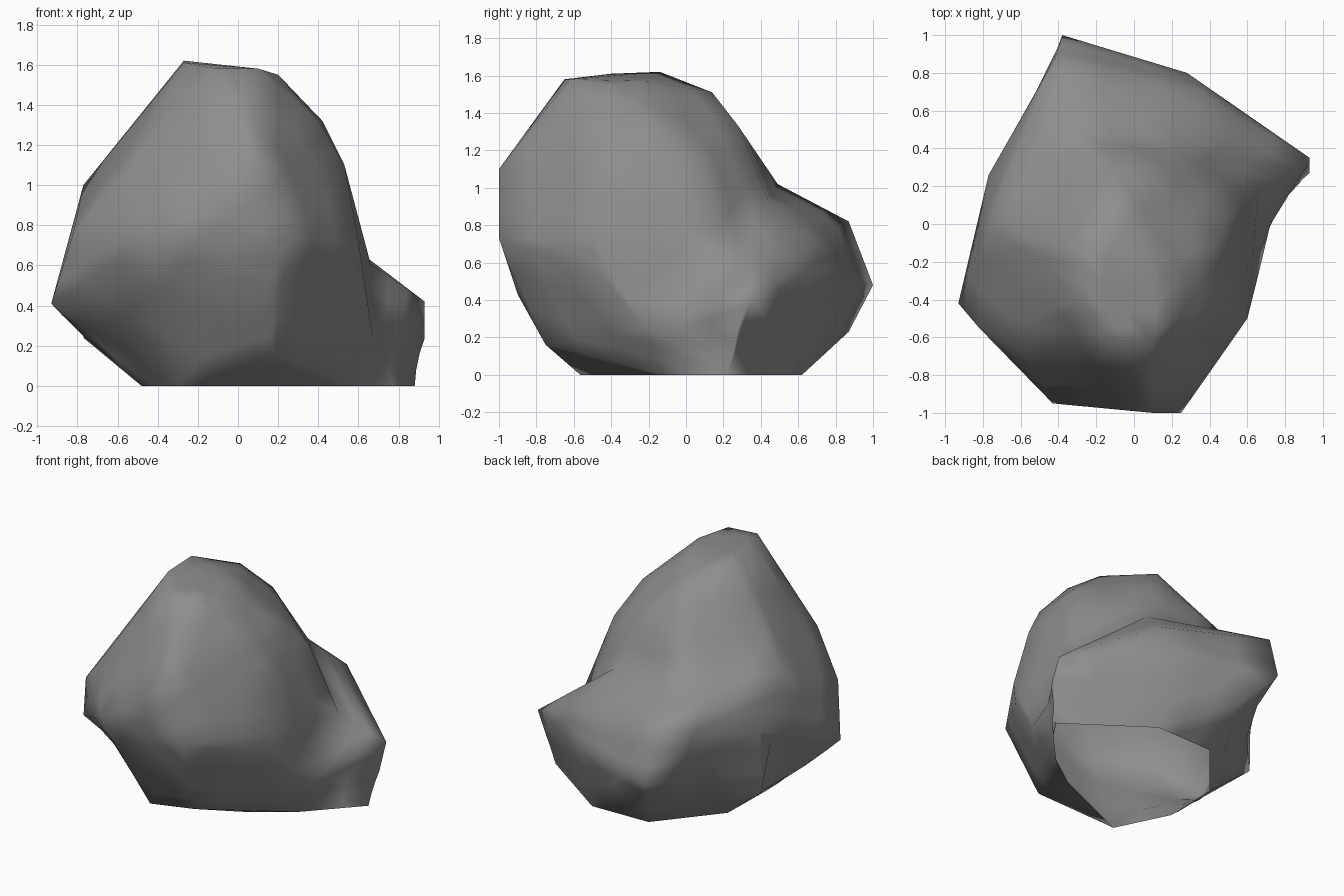
import bpy, bmesh, math
from mathutils import Vector

if "Cube" in bpy.data.objects:
    bpy.data.objects.remove(bpy.data.objects["Cube"])

stone = bpy.data.materials.new("stone_grey")
stone.diffuse_color = (0.27, 0.27, 0.27, 1)
stone.use_nodes = True
stone.node_tree.nodes["Principled BSDF"].inputs["Base Color"].default_value = stone.diffuse_color

# Shared foot of the boulder, resting on the ground
base = [(-.30, -.565, 0), (-.48, -.2, 0), (-.47, .2, 0), (-.13, .61, 0), (.31, .62, 0),
        (.88, .22, 0), (.56, -.12, 0), (.31, -.30, 0)]

# Tall front mass: belly, shoulders, crown
front_mass = base[:3] + base[6:] + [
    (.18, -.75, .16), (-.77, -.27, .24), (-.93, -.42, .41), (.67, -.22, .25),
    (.10, -.90, .43), (-.82, -.55, .76), (.25, -1, .73), (.10, -1, 1.10), (-.43, -.95, .72),
    (.60, -.50, .72), (.60, -.48, .55), (-.58, -.66, 1.04), (-.77, 0, 1.0), (-.77, .26, .68),
    (.53, -.43, 1.10), (.52, .07, 1.10), (.40, -.48, 1.32), (.42, -.11, 1.32),
    (.05, -.82, 1.30), (-.11, -.65, 1.58), (.10, -.62, 1.58), (.20, -.43, 1.55),
    (-.27, -.40, 1.61), (-.27, -.14, 1.62), (.12, -.2, 1.57), (-.08, .14, 1.51),
    (.08, .28, 1.33), (.26, .44, .93), (-.30, .49, 1.02), (.66, .2, .61)]

# Low, wide mass at the back and right
back_mass = base[1:] + [
    (-.77, .25, .24), (-.77, .26, .68), (-.30, .49, 1.02), (.26, .44, .93),
    (-.42, .87, .82), (-.38, 1, .48), (-.15, .87, .23), (.28, .80, .50), (.38, .69, .70),
    (.93, .35, .42), (.93, .27, .24), (.66, .2, .61), (.67, -.22, .25), (-.77, 0, .99)]

# Shallow hollows worn into the flanks: centre, radius, push
hollows = [((-.58, .62, .34), .36, (.07, -.05, .01)),
           ((-.62, -.50, .20), .30, (.05, .04, .03)),
           ((.80, .05, .18), .26, (-.06, .04, 0))]


def hull(name, points):
    """Convex chunk of stone around the given corner points."""
    bm = bmesh.new()
    for p in points:
        bm.verts.new(p)
    res = bmesh.ops.convex_hull(bm, input=bm.verts)
    loose = {g for g in res["geom_interior"] + res["geom_unused"]
             if isinstance(g, bmesh.types.BMVert)}
    bmesh.ops.delete(bm, geom=[v for v in loose if v.is_valid], context='VERTS')
    bmesh.ops.recalc_face_normals(bm, faces=bm.faces)
    mesh = bpy.data.meshes.new(name)
    bm.to_mesh(mesh)
    bm.free()
    mesh.materials.append(stone)
    obj = bpy.data.objects.new(name, mesh)
    bpy.context.collection.objects.link(obj)
    return obj


boulder = hull("boulder", front_mass)
lobe = hull("boulder_back_lobe", back_mass)

# Fuse both masses into one stone
union = boulder.modifiers.new("union", 'BOOLEAN')
union.operation = 'UNION'
union.solver = 'EXACT'
union.object = lobe
bpy.context.view_layer.objects.active = boulder
boulder.select_set(True)
bpy.ops.object.modifier_apply(modifier=union.name)
bpy.data.objects.remove(lobe)

# Clean the seam and open the underside
bm = bmesh.new()
bm.from_mesh(boulder.data)
bmesh.ops.remove_doubles(bm, verts=bm.verts, dist=0.04)
bmesh.ops.recalc_face_normals(bm, faces=bm.faces)
under = [f for f in bm.faces if all(v.co.z < .005 for v in f.verts)]
bmesh.ops.delete(bm, geom=under, context='FACES')

# Wear in the hollows
bmesh.ops.triangulate(bm, faces=bm.faces)
bmesh.ops.subdivide_edges(bm, edges=bm.edges, cuts=2, use_grid_fill=True)
for centre, radius, push in hollows:
    for v in bm.verts:
        fall = 1 - (v.co - Vector(centre)).length / radius
        if fall > 0 and v.co.z > .005:
            v.co += Vector(push) * min(1, 1.5 * fall)
bm.to_mesh(boulder.data)
bm.free()
bpy.ops.object.shade_smooth_by_angle(angle=math.radians(120))
